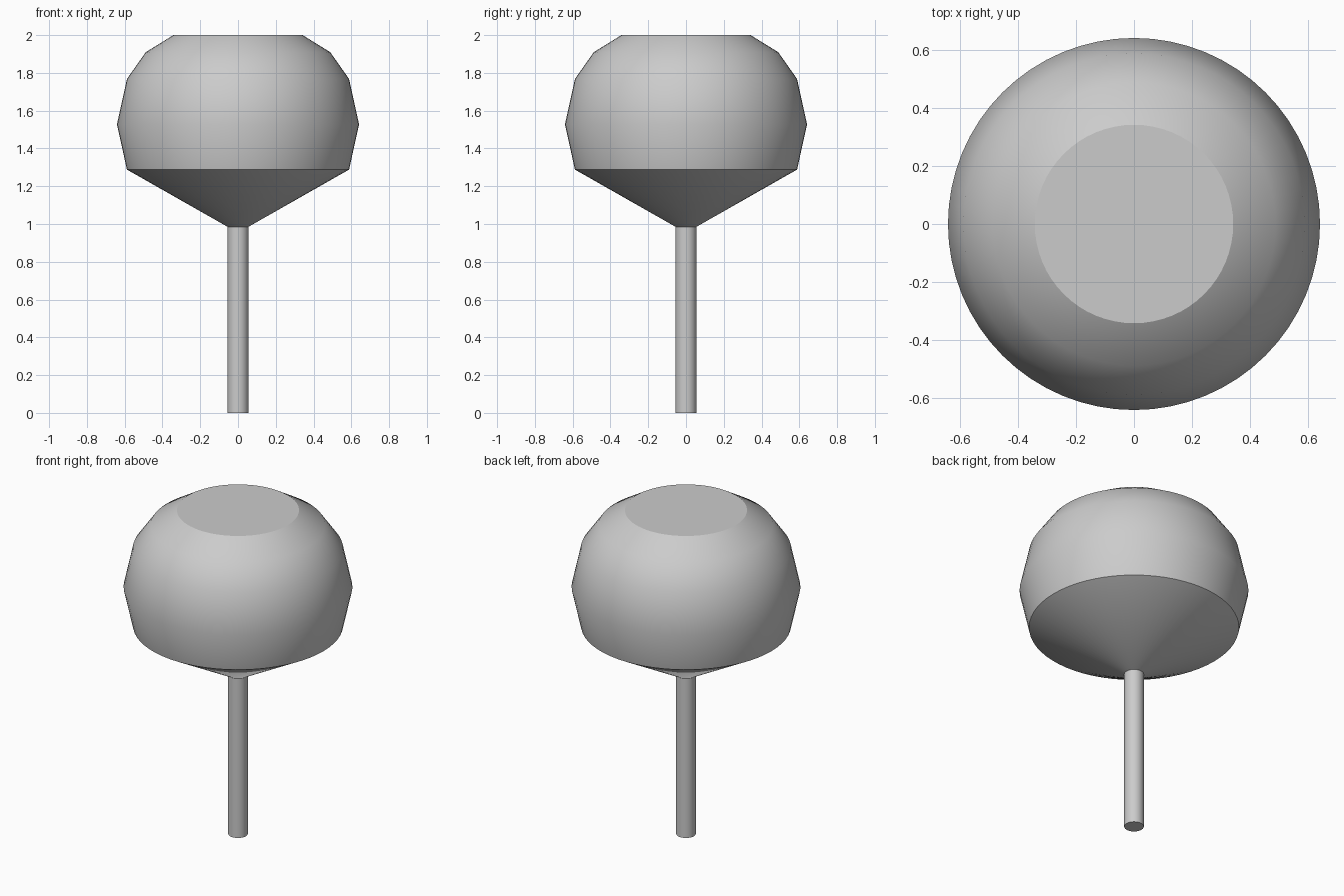
import bpy, bmesh, math

cube = bpy.data.objects.get("Cube")
if cube:
    bpy.data.objects.remove(cube, do_unlink=True)

grey = bpy.data.materials.new("plain grey")
grey.use_nodes = True
colour = (0.6, 0.6, 0.6, 1)
grey.diffuse_color = colour
grey.node_tree.nodes["Principled BSDF"].inputs["Base Color"].default_value = colour


def lathe(name, profile, sides):
    """Closed solid of revolution from (radius, height) points, bottom to top."""
    bm = bmesh.new()
    rings = []
    for r, z in profile:
        angles = [2 * math.pi * i / sides for i in range(sides)]
        rings.append([bm.verts.new((r * math.cos(a), r * math.sin(a), z)) for a in angles])
    for low, high in zip(rings, rings[1:]):
        for i in range(sides):
            j = (i + 1) % sides
            bm.faces.new((low[i], low[j], high[j], high[i]))
    bm.faces.new(rings[0][::-1])
    bm.faces.new(rings[-1])
    mesh = bpy.data.meshes.new(name)
    bm.to_mesh(mesh)
    bm.free()
    mesh.materials.append(grey)
    obj = bpy.data.objects.new(name, mesh)
    bpy.context.collection.objects.link(obj)
    bpy.ops.object.select_all(action="DESELECT")
    obj.select_set(True)
    bpy.context.view_layer.objects.active = obj
    bpy.ops.object.shade_smooth_by_angle(angle=math.radians(30))
    return obj


# Thin upright stem
lathe("stem", [(0.055, 0), (0.055, 0.985)], 32)

# Rounded head with a conical underside and a flat top
lathe("head", [(0.055, 0.985), (0.588, 1.288), (0.641, 1.527), (0.588, 1.768),
               (0.488, 1.91), (0.342, 2.0)], 64)
